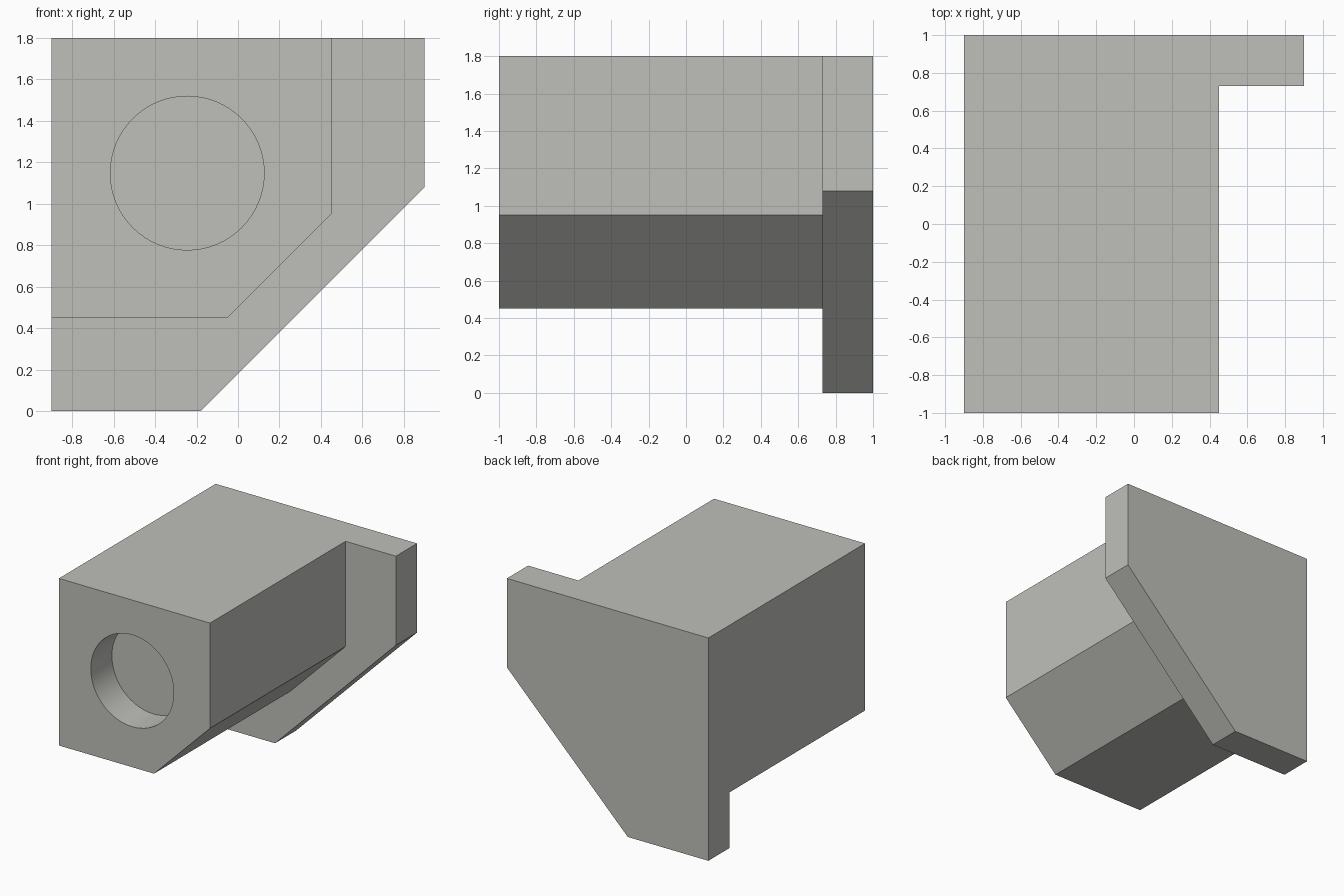
import bpy
import bmesh
import math

if "Cube" in bpy.data.objects:
    bpy.data.objects.remove(bpy.data.objects["Cube"])

grey = bpy.data.materials.new("light_grey")
grey.diffuse_color = (0.52, 0.52, 0.49, 1)
grey.use_nodes = True
grey.node_tree.nodes["Principled BSDF"].inputs["Base Color"].default_value = grey.diffuse_color


def prism(name, profile, y0, y1):
    """Extrude an (x, z) outline from y0 to y1."""
    bm = bmesh.new()
    face = bm.faces.new([bm.verts.new((x, y0, z)) for x, z in profile])
    ext = bmesh.ops.extrude_face_region(bm, geom=[face])
    moved = [v for v in ext["geom"] if isinstance(v, bmesh.types.BMVert)]
    bmesh.ops.translate(bm, verts=moved, vec=(0, y1 - y0, 0))
    bmesh.ops.recalc_face_normals(bm, faces=bm.faces)
    mesh = bpy.data.meshes.new(name)
    bm.to_mesh(mesh)
    bm.free()
    mesh.materials.append(grey)
    obj = bpy.data.objects.new(name, mesh)
    bpy.context.collection.objects.link(obj)
    return obj


def combine(target, helper, operation):
    mod = target.modifiers.new(helper.name, "BOOLEAN")
    mod.operation = operation
    mod.solver = "EXACT"
    mod.object = helper
    bpy.context.view_layer.objects.active = target
    bpy.ops.object.modifier_apply(modifier=mod.name)
    bpy.data.objects.remove(helper)


# Back plate with one cut-off corner
bracket = prism("bracket", [(-0.9, 0), (-0.18, 0), (0.9, 1.08),
                            (0.9, 1.8), (-0.9, 1.8)], 0.73, 1)

# Long block in front of the plate, chamfered along its lower edge
block = prism("block", [(-0.9, 0.45), (-0.05, 0.45), (0.45, 0.95),
                        (0.45, 1.8), (-0.9, 1.8)], -1, 0.73)
combine(bracket, block, "UNION")

# Shallow round recess in the front face
circle = [(-0.245 + 0.371 * math.cos(math.tau * i / 64),
           1.148 + 0.371 * math.sin(math.tau * i / 64)) for i in range(64)]
recess = prism("recess_cutter", circle, -1.1, -0.73)
combine(bracket, recess, "DIFFERENCE")

# Smooth recess wall, sharp edges elsewhere
bpy.ops.object.select_all(action="DESELECT")
bracket.select_set(True)
bpy.context.view_layer.objects.active = bracket
bpy.ops.object.shade_smooth_by_angle(angle=math.radians(30))
